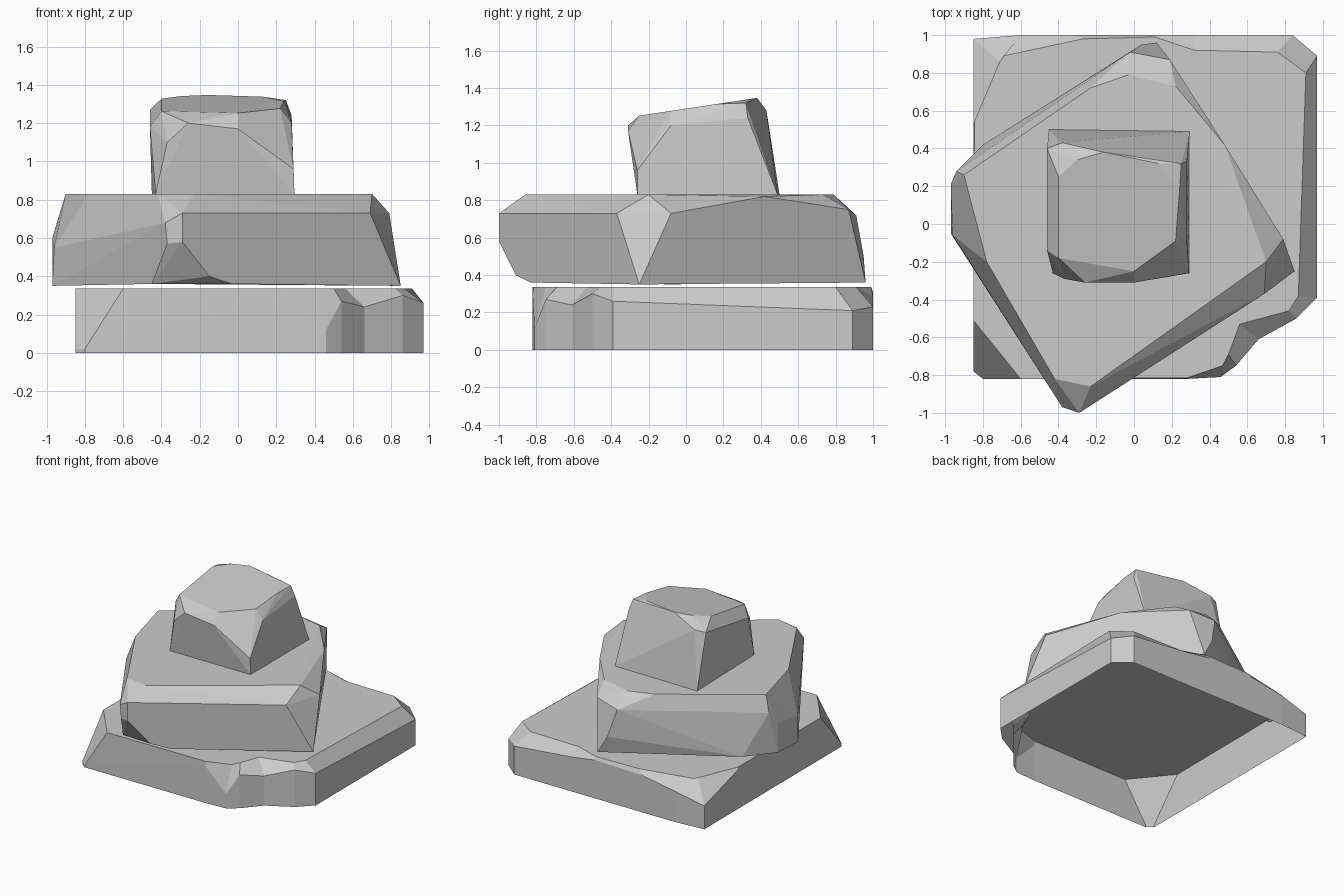
import bpy, bmesh, math

if "Cube" in bpy.data.objects:
    bpy.data.objects.remove(bpy.data.objects["Cube"])


def finish(bm, name):
    bmesh.ops.recalc_face_normals(bm, faces=bm.faces)
    mesh = bpy.data.meshes.new(name)
    bm.to_mesh(mesh)
    bm.free()
    obj = bpy.data.objects.new(name, mesh)
    bpy.context.collection.objects.link(obj)
    return obj


def hull_rock(name, points, open_below=None):
    """Faceted stone: convex hull of its corners, flat facets merged."""
    bm = bmesh.new()
    for p in points:
        bm.verts.new(p)
    res = bmesh.ops.convex_hull(bm, input=bm.verts[:])
    junk = {g for g in res["geom_interior"] + res["geom_unused"]
            if isinstance(g, bmesh.types.BMVert)}
    bmesh.ops.delete(bm, geom=list(junk), context='VERTS')
    bmesh.ops.dissolve_limit(bm, angle_limit=math.radians(4),
                             verts=bm.verts[:], edges=bm.edges[:])
    bmesh.ops.recalc_face_normals(bm, faces=bm.faces)
    if open_below is not None:
        hidden = [f for f in bm.faces if all(v.co.z < open_below for v in f.verts)]
        bmesh.ops.delete(bm, geom=hidden, context='FACES_ONLY')
    return finish(bm, name)


# Base slab: columns of (wall x, wall y, shoulder z, top x, top y), open underneath
columns = [
    (-.85, -.78, .02, -.85, -.51), (-.80, -.82, .02, -.60, -.82),
    (.28, -.82, .30, .28, -.815), (.46, -.81, .12, .47, -.75),
    (.54, -.75, .27, .50, -.69), (.66, -.61, .24, .56, -.53),
    (.86, -.50, .30, .82, -.46), (.97, -.39, .26, .87, -.38),
    (.97, .89, .21, .91, .80), (.84, 1.0, .23, .76, .91),
    (.32, 1.0, .28, .32, .92), (.11, 1.0, .31, .11, .99),
    (-.30, 1.0, .30, -.27, .98), (-.60, 1.0, .25, -.69, .89),
    (-.85, .98, .19, -.71, .86), (-.85, .54, .32, -.845, .54),
]
bm = bmesh.new()
rings = [
    [bm.verts.new((x, y, 0)) for x, y, z, u, v in columns],
    [bm.verts.new((x, y, z)) for x, y, z, u, v in columns],
    [bm.verts.new((u, v, .335)) for x, y, z, u, v in columns],
]
n = len(columns)
for low, high in zip(rings, rings[1:]):
    for i in range(n):
        j = (i + 1) % n
        bm.faces.new((low[i], low[j], high[j], high[i]))
bm.faces.new(rings[2])
finish(bm, "base_slab")

# Middle stone, turned on the slab
front = [(-.42, -.82, .83), (-.23, -.86, .83), (-.38, -.97, .68), (-.29, -1, .73),
         (-.37, -.97, .57), (-.29, -1, .58), (-.15, -.91, .40),
         (-.45, -.83, .36), (-.03, -.83, .36)]
right = [(.70, -.20, .83), (.69, -.37, .73), (.79, -.08, .73), (.85, -.25, .35)]
back = [(-.23, .72, .83), (-.03, .79, .83), (.22, .73, .83), (.48, .42, .82),
        (.19, .87, .75), (-.02, .91, .72), (.04, .95, .5), (.12, .96, .36)]
left = [(-.90, .26, .83), (-.78, -.20, .83), (-.97, .21, .6), (-.94, .28, .7),
        (-.96, -.06, .55), (-.97, -.05, .35), (-.97, .21, .36), (-.80, .42, .36)]
hull_rock("middle_stone", front + right + back + left)

# Top stone: gently sloping crown, shoulder corners and square foot
crown_outline = [(-.40, -.18), (0, -.25), (.22, -.09), (.24, .16),
                 (.13, .32), (-.16, .38), (-.30, .34), (-.40, .25)]
crown = [(x, y, 1.29 + .15 * y) for x, y in crown_outline]
shoulder = [(-.46, .40, 1.27), (-.46, -.14, 1.18), (-.37, -.29, 1.10),
            (-.26, -.31, 1.20), (0, -.31, 1.17), (.28, -.08, 1.20),
            (.29, -.26, .96), (.25, .32, 1.32), (.28, .33, 1.24), (-.38, .43, 1.28)]
foot = [(-.43, -.26, .83), (.295, -.26, .83), (.295, .49, .83), (-.45, .50, .83)]
hull_rock("top_stone", crown + shoulder + foot, open_below=.84)
